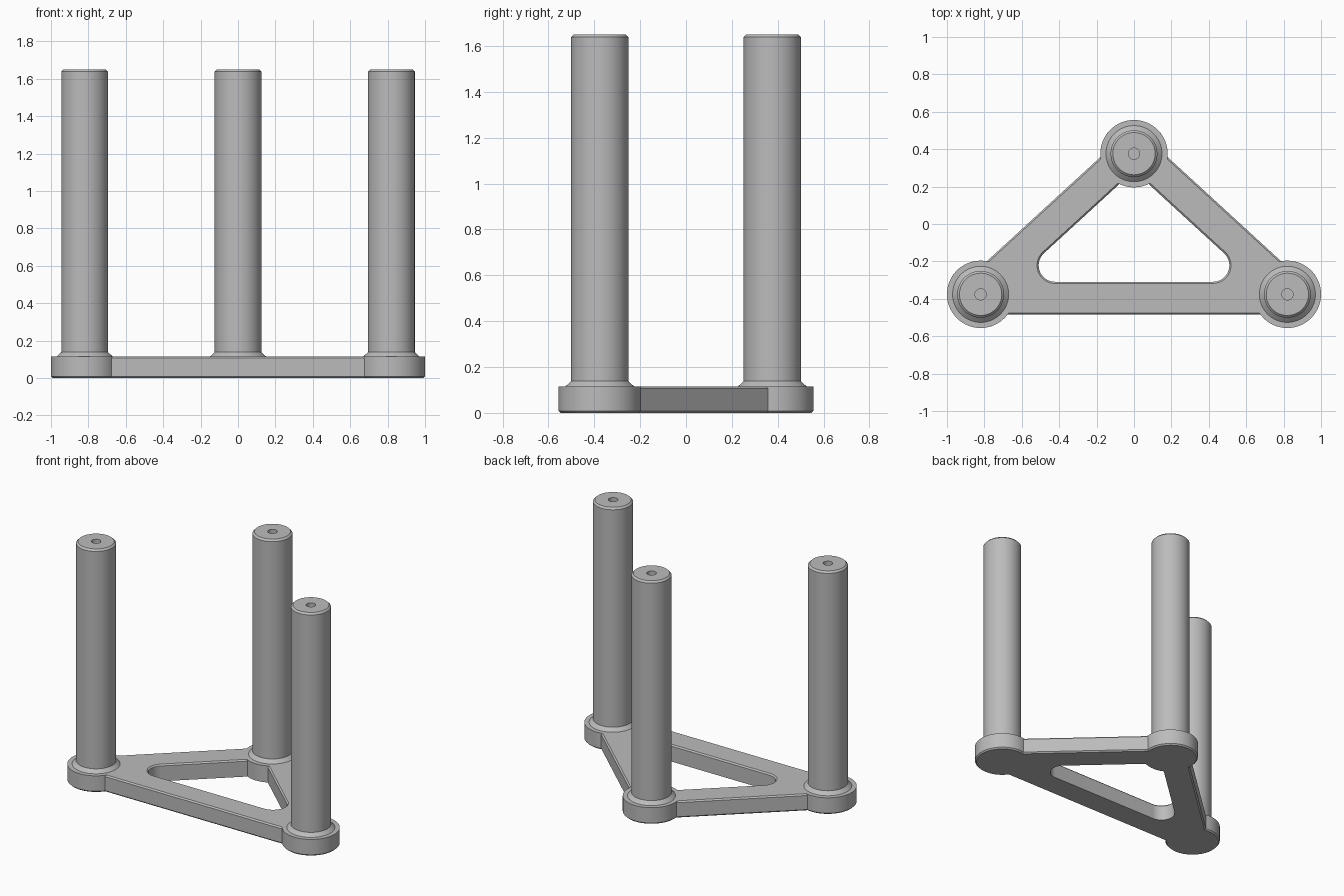
import bpy
import bmesh
import math
from mathutils import Vector

cube = bpy.data.objects.get("Cube")
if cube:
    bpy.data.objects.remove(cube, do_unlink=True)

grey = bpy.data.materials.new("plain grey")
grey.use_nodes = True
colour = (0.5, 0.5, 0.5, 1)
grey.diffuse_color = colour
grey.node_tree.nodes["Principled BSDF"].inputs["Base Color"].default_value = colour

# Main sizes
CENTRES = [Vector((-0.82, -0.376)), Vector((0.82, -0.376)), Vector((0, 0.376))]
DISC = 0.18
RIB_OUT = 0.108
RIB_IN = 0.067
FILLET = 0.088
PLATE_TOP = 0.115
HEIGHT = 1.65
CHAMFER = 0.009


def finish(name, bm):
    bmesh.ops.recalc_face_normals(bm, faces=bm.faces)
    mesh = bpy.data.meshes.new(name)
    bm.to_mesh(mesh)
    bm.free()
    mesh.materials.append(grey)
    obj = bpy.data.objects.new(name, mesh)
    bpy.context.collection.objects.link(obj)
    bpy.ops.object.select_all(action="DESELECT")
    obj.select_set(True)
    bpy.context.view_layer.objects.active = obj
    bpy.ops.object.shade_smooth_by_angle(angle=math.radians(30))
    return obj


def arc(centre, start, end, turn, steps):
    """Points from start to end around centre, turn 1 is anticlockwise."""
    a, b = start - centre, end - centre
    first = math.atan2(a.y, a.x)
    sweep = (turn * (math.atan2(b.y, b.x) - first)) % math.tau
    angles = [first + turn * sweep * i / steps for i in range(steps + 1)]
    return [centre + a.length * Vector((math.cos(t), math.sin(t))) for t in angles]


def corner(i):
    """Centre, directions and outward normals of the two edges at a corner."""
    c = CENTRES[i]
    d1 = (c - CENTRES[i - 1]).normalized()
    d2 = (CENTRES[(i + 1) % 3] - c).normalized()
    return c, d1, d2, Vector((d1.y, -d1.x)), Vector((d2.y, -d2.x))


def outer_outline(offset, radius):
    points = []
    run = math.sqrt(radius ** 2 - offset ** 2)
    for i in range(3):
        c, d1, d2, n1, n2 = corner(i)
        points += arc(c, c - d1 * run + n1 * offset, c + d2 * run + n2 * offset, 1, 48)
    return points


def window_outline(offset, fillet):
    points = []
    # Rounded front corners
    for i in (0, 1):
        c, d1, d2, n1, n2 = corner(i)
        inward = -(n1 + n2).normalized()
        mid = c + inward * (offset + fillet) / -inward.dot(n1)
        points += arc(mid, mid + n1 * fillet, mid + n2 * fillet, 1, 20)
    # Back corner follows the disc
    c, d1, d2, n1, n2 = corner(2)
    run = math.sqrt(DISC ** 2 - offset ** 2)
    points += arc(c, c - d1 * run - n1 * offset, c + d2 * run - n2 * offset, -1, 16)
    return points


def wall(bm, levels):
    """Skin a stack of (height, outline) rings, return bottom and top edges."""
    rings = [[bm.verts.new((p.x, p.y, z)) for p in pts] for z, pts in levels]
    for low, high in zip(rings, rings[1:]):
        for i in range(len(low)):
            bm.faces.new((low[i - 1], low[i], high[i], high[i - 1]))
    return [[bm.edges.get((r[i - 1], r[i])) for i in range(len(r))]
            for r in (rings[0], rings[-1])]


# Base plate: three discs joined by ribs around an open window
bm = bmesh.new()
outer_low, outer_top = wall(bm, [
    (0, outer_outline(RIB_OUT - CHAMFER, DISC - CHAMFER)),
    (CHAMFER, outer_outline(RIB_OUT, DISC)),
    (PLATE_TOP - CHAMFER, outer_outline(RIB_OUT, DISC)),
    (PLATE_TOP, outer_outline(RIB_OUT - CHAMFER, DISC))])
window_low, window_top = wall(bm, [
    (0, window_outline(RIB_IN, FILLET)),
    (PLATE_TOP - CHAMFER, window_outline(RIB_IN, FILLET)),
    (PLATE_TOP, window_outline(RIB_IN + -CHAMFER * -1 - 2 * CHAMFER, FILLET + CHAMFER))])
bmesh.ops.triangle_fill(bm, use_beauty=True, edges=outer_low + window_low, normal=(0, 0, -1))
bmesh.ops.triangle_fill(bm, use_beauty=True, edges=outer_top + window_top, normal=(0, 0, 1))
finish("base_plate", bm)

# Posts: flared foot, chamfered top and a small blind hole
PROFILE = [(0.15, 0.105), (0.15, PLATE_TOP), (0.125, 0.138), (0.125, HEIGHT - 0.012),
           (0.113, HEIGHT), (0.03, HEIGHT), (0.03, HEIGHT - 0.15), (0, HEIGHT - 0.15)]
for name, c in zip(("right_post", "left_post", "back_post"), CENTRES):
    bm = bmesh.new()
    verts = [bm.verts.new((r, 0, z)) for r, z in PROFILE]
    edges = [bm.edges.new(pair) for pair in zip(verts, verts[1:])]
    bmesh.ops.spin(bm, geom=verts + edges, cent=(0, 0, 0), axis=(0, 0, 1),
                   angle=math.tau, steps=64, use_duplicate=False)
    bmesh.ops.remove_doubles(bm, verts=bm.verts, dist=0.0005)
    post = finish(name, bm)
    post.location = (c.x, c.y, 0)
